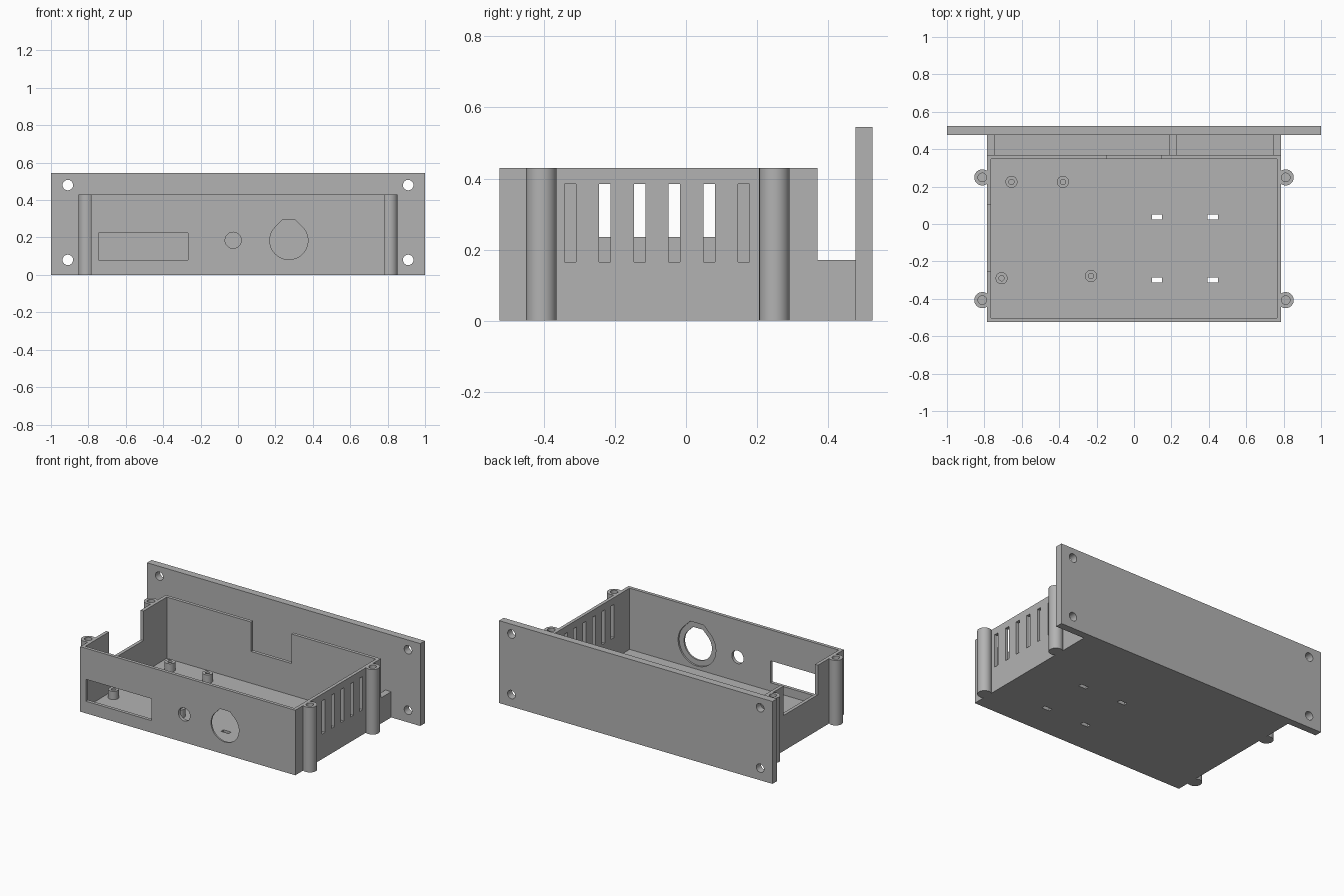
import bpy
import bmesh
import math
from mathutils import Matrix

old = bpy.data.objects.get("Cube")
if old:
    bpy.data.objects.remove(old, do_unlink=True)

grey = bpy.data.materials.new("plain_grey")
grey.use_nodes = True
COLOUR = (0.45, 0.45, 0.45, 1)
grey.diffuse_color = COLOUR
grey.node_tree.nodes["Principled BSDF"].inputs["Base Color"].default_value = COLOUR


def add(name, bm):
    bmesh.ops.recalc_face_normals(bm, faces=bm.faces)
    mesh = bpy.data.meshes.new(name)
    bm.to_mesh(mesh)
    bm.free()
    mesh.materials.append(grey)
    obj = bpy.data.objects.new(name, mesh)
    bpy.context.collection.objects.link(obj)
    return obj


def box(name, x, y, z):
    """Block spanning the (low, high) pairs x, y and z."""
    bm = bmesh.new()
    bmesh.ops.create_cube(bm, size=1)
    for v in bm.verts:
        for i, (lo, hi) in enumerate((x, y, z)):
            v.co[i] = lo if v.co[i] < 0 else hi
    return add(name, bm)


def rod(name, x, y, z, r, length, along_y=False):
    """Cylinder that starts at the point and runs up, or back along y."""
    bm = bmesh.new()
    bmesh.ops.create_cone(bm, cap_ends=True, segments=48, radius1=r, radius2=r, depth=length)
    bmesh.ops.translate(bm, verts=bm.verts, vec=(0, 0, length / 2))
    if along_y:
        bmesh.ops.rotate(bm, verts=bm.verts, matrix=Matrix.Rotation(-math.pi / 2, 3, 'X'))
    bmesh.ops.translate(bm, verts=bm.verts, vec=(x, y, z))
    return add(name, bm)


def teardrop(name, x, z, r, y0, y1):
    """Round bore along y with a sloped, flat-topped crown."""
    top = 1.06 * r
    half = math.sqrt(2) * r - top
    pts = [(half, top), (-half, top)]
    for i in range(37):
        a = math.radians(135 + i * 7.5)
        pts.append((r * math.cos(a), r * math.sin(a)))
    bm = bmesh.new()
    face = bm.faces.new([bm.verts.new((x + u, y0, z + w)) for u, w in pts])
    new = bmesh.ops.extrude_face_region(bm, geom=[face])["geom"]
    verts = [g for g in new if isinstance(g, bmesh.types.BMVert)]
    bmesh.ops.translate(bm, verts=verts, vec=(0, y1 - y0, 0))
    return add(name, bm)


def activate(obj):
    bpy.ops.object.select_all(action='DESELECT')
    obj.select_set(True)
    bpy.context.view_layer.objects.active = obj


def cut(obj, cutters):
    activate(obj)
    for c in cutters:
        mod = obj.modifiers.new("cut", 'BOOLEAN')
        mod.operation = 'DIFFERENCE'
        mod.solver = 'EXACT'
        mod.object = c
        bpy.ops.object.modifier_apply(modifier=mod.name)
        bpy.data.objects.remove(c, do_unlink=True)


def smooth(obj):
    activate(obj)
    bpy.ops.object.shade_smooth_by_angle(angle=math.radians(30))


W, FRONT, BACK, H = 0.787, -0.525, 0.37, 0.43
WALL, FLOOR, SILL = 0.022, 0.025, 0.235

# Open-topped case
case = box("case", (-W, W), (FRONT, BACK), (0, H))
cutters = [box("cavity", (WALL - W, W - WALL), (FRONT + WALL, BACK - WALL), (FLOOR, 1))]
# Notches in the right wall and the back wall
cutters.append(box("side_notch", (-1, -0.7), (-0.255, 0.105), (SILL, 1)))
cutters.append(box("back_notch", (-0.148, 0.146), (0.3, 0.45), (SILL, 1)))
# Vent slots in the left wall
for i in range(6):
    y = -0.326 + i * 0.0978
    cutters.append(box("vent", (0.7, 0.9), (y - 0.016, y + 0.016), (0.165, 0.385)))
# Front openings: window, button hole, socket bore with inner recess
cutters.append(box("window", (-0.745, -0.267), (-0.6, -0.45), (0.08, 0.225)))
cutters.append(rod("button_hole", -0.026, -0.6, 0.185, 0.043, 0.15, True))
cutters.append(teardrop("socket_bore", 0.272, 0.184, 0.102, -0.6, -0.45))
cutters.append(teardrop("socket_recess", 0.272, 0.184, 0.138, FRONT + 0.011, -0.45))
# Floor slots
for x in (0.123, 0.42):
    for y in (0.037, -0.3):
        cutters.append(box("floor_slot", (x - 0.028, x + 0.028), (y - 0.013, y + 0.013), (-0.1, 0.1)))
cut(case, cutters)
smooth(case)

# Corner screw posts with blind holes
for side, sx in (("left", 1), ("right", -1)):
    for end, y in (("back", 0.249), ("front", -0.407)):
        post = rod(f"screw_post_{end}_{side}", sx * 0.811, y, 0, 0.043, H)
        cut(post, [rod("hole", sx * 0.811, y, 0.13, 0.023, 0.5)])
        smooth(post)

# Board standoffs on the floor
for i, (x, y) in enumerate(((-0.655, 0.225), (-0.38, 0.225), (-0.708, -0.29), (-0.23, -0.278))):
    standoff = rod(f"standoff_{i + 1}", x, y, FLOOR - 0.005, 0.032, 0.06)
    cut(standoff, [rod("hole", x, y, FLOOR + 0.003, 0.014, 0.2)])
    smooth(standoff)

# Mounting plate with four holes
plate = box("mounting_plate", (-1, 1), (0.477, 0.525), (0, 0.545))
cut(plate, [rod("hole", x, 0.4, z, 0.028, 0.2, True) for x in (-0.91, 0.91) for z in (0.08, 0.48)])
smooth(plate)

# Bridge floor and ribs joining the case to the plate
box("bridge_floor", (-W, W), (BACK, 0.477), (0, FLOOR))
for name, x in (("right", (-W, -0.747)), ("middle", (0.189, 0.226)), ("left", (0.745, W))):
    box(f"rib_{name}", x, (BACK, 0.477), (FLOOR, 0.17))
